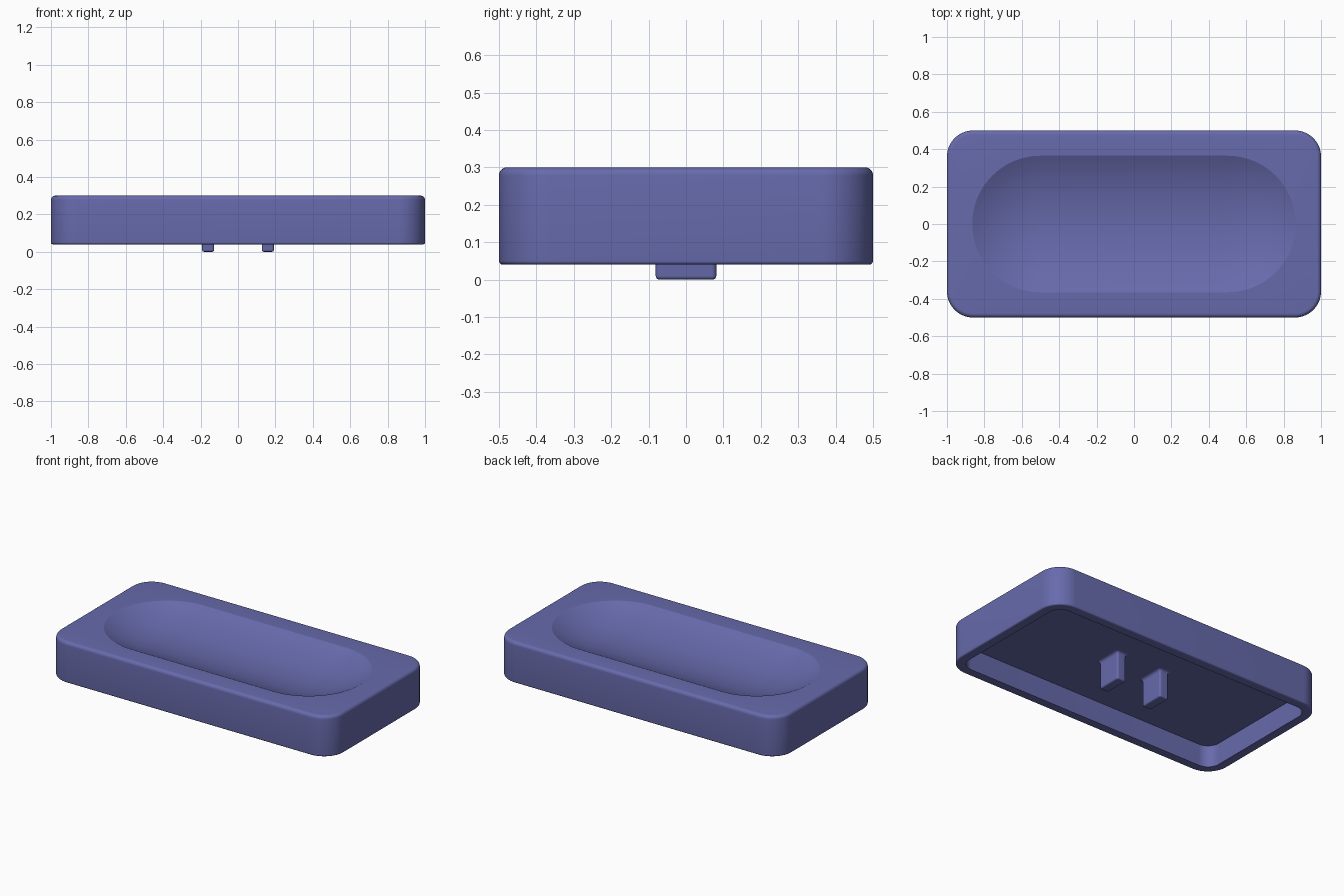
import bpy, bmesh, math

if "Cube" in bpy.data.objects:
    bpy.data.objects.remove(bpy.data.objects["Cube"])

blue = bpy.data.materials.new("slate_blue")
blue.diffuse_color = (0.135, 0.145, 0.41, 1)
blue.use_nodes = True
blue.node_tree.nodes["Principled BSDF"].inputs["Base Color"].default_value = blue.diffuse_color

CORNER_STEPS = 16


def outline(hx, hy, r, z, cx=0.0):
    """Rounded rectangle with half sizes hx, hy and corner radius r."""
    pts = []
    for k, (sx, sy) in enumerate([(1, 1), (-1, 1), (-1, -1), (1, -1)]):
        for i in range(CORNER_STEPS + 1):
            a = math.pi / 2 * (k + i / CORNER_STEPS)
            pts.append((cx + sx * (hx - r) + r * math.cos(a),
                        sy * (hy - r) + r * math.sin(a), z))
    return pts


def loft(name, rings):
    """Skin a list of outlines, closing the first and last."""
    bm = bmesh.new()
    loops = [[bm.verts.new(p) for p in ring] for ring in rings]
    n = len(loops[0])
    for a, b in zip(loops, loops[1:]):
        for i in range(n):
            j = (i + 1) % n
            bm.faces.new((a[i], a[j], b[j], b[i]))
    bm.faces.new(loops[0][::-1])
    bm.faces.new(loops[-1])
    bmesh.ops.remove_doubles(bm, verts=bm.verts, dist=1e-5)
    bmesh.ops.recalc_face_normals(bm, faces=bm.faces)
    me = bpy.data.meshes.new(name)
    bm.to_mesh(me)
    bm.free()
    me.materials.append(blue)
    ob = bpy.data.objects.new(name, me)
    bpy.context.collection.objects.link(ob)
    bpy.ops.object.select_all(action='DESELECT')
    ob.select_set(True)
    bpy.context.view_layer.objects.active = ob
    bpy.ops.object.shade_smooth_by_angle(angle=math.radians(20))
    return ob


def quarter(steps=6):
    return [math.pi / 2 * i / steps for i in range(steps + 1)]


BOTTOM, TOP, CEILING = 0.04, 0.30, 0.18
rings = []

# Hollow underside and its wall
rings.append(outline(0.94, 0.44, 0.08, CEILING))
rings.append(outline(0.94, 0.44, 0.08, BOTTOM))

# Outer wall with a small lower and a larger upper edge rounding
f = 0.01
for a in quarter():
    d = f * (1 - math.sin(a))
    rings.append(outline(1 - d, 0.5 - d, 0.14 - d, BOTTOM + f * (1 - math.cos(a))))
f = 0.022
for a in quarter():
    d = f * (1 - math.cos(a))
    rings.append(outline(1 - d, 0.5 - d, 0.14 - d, TOP - f + f * math.sin(a)))

# Shallow bowl: circular arc section swept along a straight core with round ends
half, depth, core = 0.365, 0.088, 0.5
radius = (half ** 2 + depth ** 2) / (2 * depth)
edge = math.asin(half / radius)
for i in range(17):
    t = edge * (1 - i / 16)
    rho = max(radius * math.sin(t), 0.002)
    z = TOP + (radius - depth) - radius * math.cos(t)
    rings.append(outline(core + rho, rho, rho, z))
loft("dish_body", rings)

# Two mounting pegs, flared where they meet the hollow's ceiling
for side, name in ((-1, "left_peg"), (1, "right_peg")):
    cx, hx, hy, r = side * 0.16, 0.032, 0.081, 0.012
    peg = []
    f = 0.01
    for a in quarter():
        d = f * (1 - math.sin(a))
        peg.append(outline(hx - d, hy - d, r - d, f * (1 - math.cos(a)), cx))
    f = 0.018
    for a in quarter():
        d = f * (1 - math.cos(a))
        peg.append(outline(hx + d, hy + d, r + d, CEILING - f + f * math.sin(a), cx))
    peg.append(outline(hx + f, hy + f, r + f, CEILING + 0.004, cx))
    loft(name, peg)
